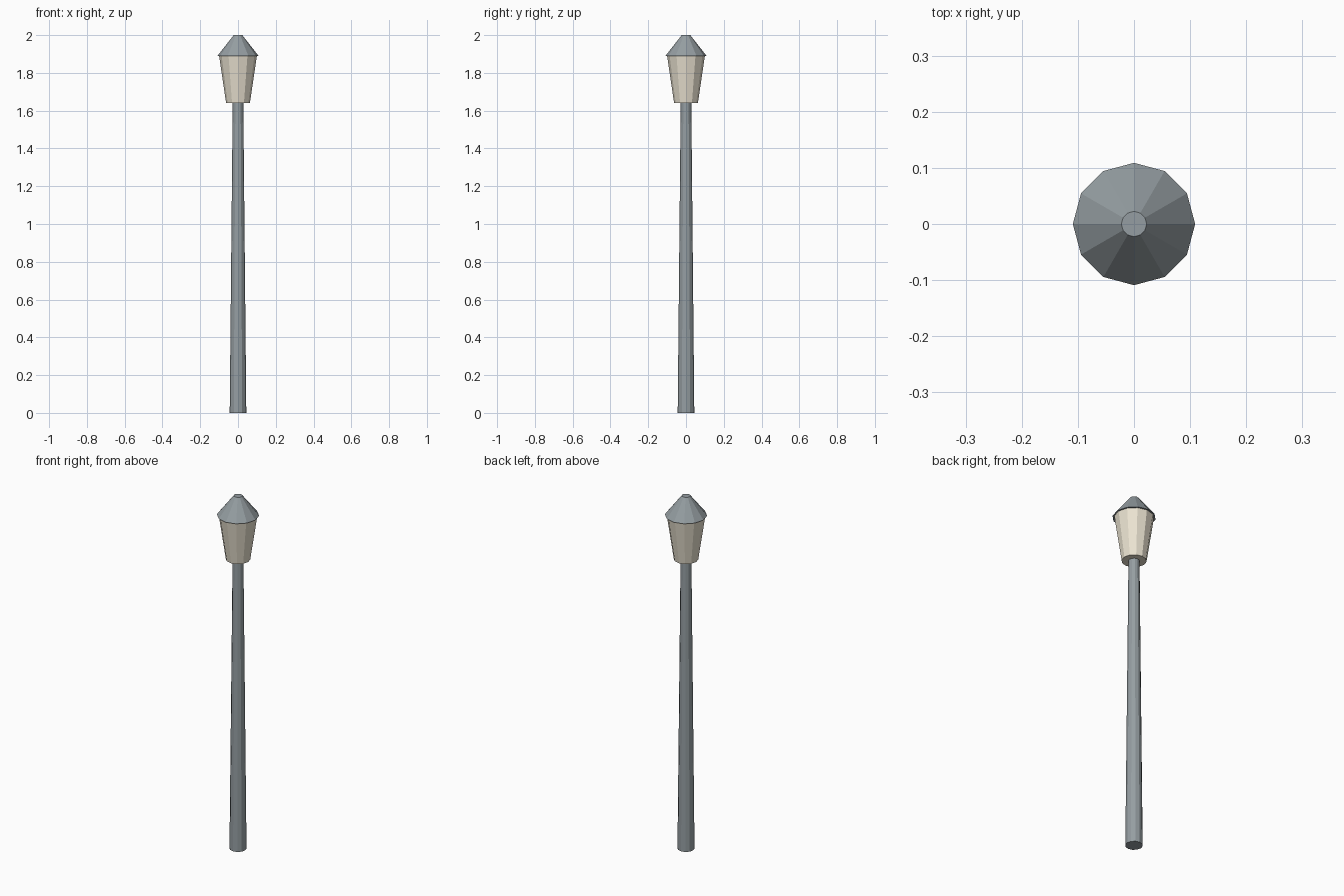
import bpy

if "Cube" in bpy.data.objects:
    bpy.data.objects.remove(bpy.data.objects["Cube"])


def frustum(name, r_bottom, r_top, z_bottom, z_top, colour=None, sides=12):
    """Flat-faced tapered prism standing on the z axis."""
    bpy.ops.mesh.primitive_cone_add(
        vertices=sides, radius1=r_bottom, radius2=r_top,
        depth=z_top - z_bottom, location=(0, 0, (z_bottom + z_top) / 2))
    obj = bpy.context.object
    obj.name = name
    if colour:
        mat = bpy.data.materials.new(name + "_material")
        mat.diffuse_color = colour
        mat.use_nodes = True
        mat.node_tree.nodes["Principled BSDF"].inputs["Base Color"].default_value = mat.diffuse_color
        obj.data.materials.append(mat)
    return obj


GREY = (0.30, 0.34, 0.36, 1)
CREAM = (0.83, 0.77, 0.64, 1)

# Tapered post
frustum("post", 0.044, 0.028, 0.0, 1.645, GREY)
# Lamp shade, widening upwards
frustum("lamp_shade", 0.063, 0.10, 1.64, 1.89, CREAM)
# Overhanging conical cap with flat tip
frustum("lamp_cap", 0.109, 0.0225, 1.89, 2.0, GREY)
